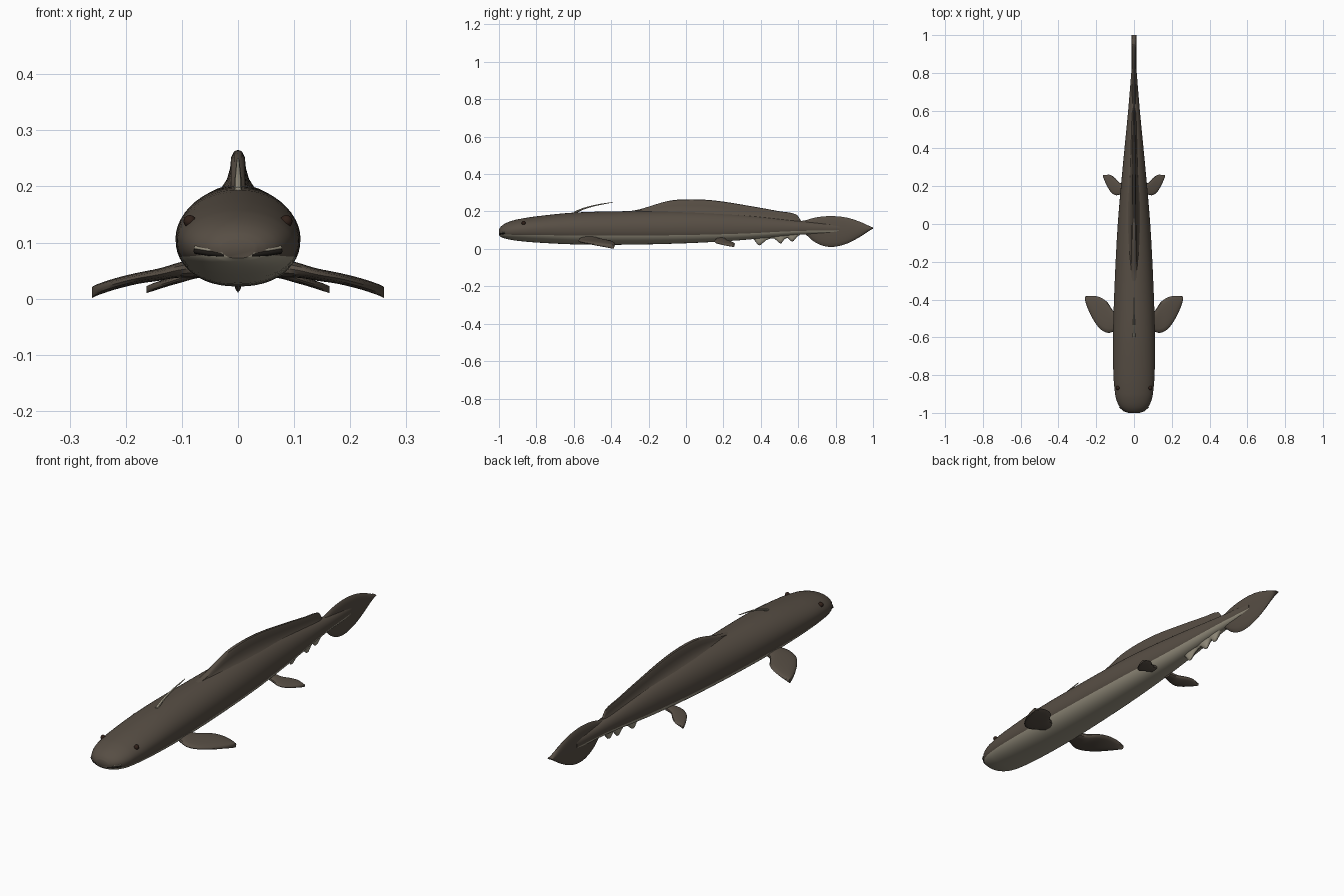
import bpy, bmesh, math

if "Cube" in bpy.data.objects:
    bpy.data.objects.remove(bpy.data.objects["Cube"])


def material(name, r, g, b):
    m = bpy.data.materials.new(name)
    m.use_nodes = True
    m.diffuse_color = (r, g, b, 1)
    bsdf = m.node_tree.nodes["Principled BSDF"]
    bsdf.inputs["Base Color"].default_value = (r, g, b, 1)
    bsdf.inputs["Roughness"].default_value = 0.7
    return m


SKIN = material("dark brown skin", 0.095, 0.076, 0.058)
BELLY = material("pale belly", 0.32, 0.29, 0.22)
EYE = material("eye brown", 0.03, 0.015, 0.01)
MOUTH = material("mouth black", 0.012, 0.01, 0.008)


def smooth(obj, angle=40):
    bpy.ops.object.select_all(action="DESELECT")
    obj.select_set(True)
    bpy.context.view_layer.objects.active = obj
    bpy.ops.object.shade_smooth_by_angle(angle=math.radians(angle))


def loft(name, rings, mats, pale=lambda i: False, mirrored=False):
    """Skin a list of closed rings; pale(i) picks the strips in the second material."""
    bm = bmesh.new()
    rows = [[bm.verts.new(p) for p in ring] for ring in rings]
    n = len(rows[0])
    for a, b in zip(rows, rows[1:]):
        for i in range(n):
            j = (i + 1) % n
            f = bm.faces.new((a[i], a[j], b[j], b[i]))
            f.material_index = int(pale(i))
    bm.faces.new(rows[0])
    bm.faces.new(rows[-1])
    bmesh.ops.recalc_face_normals(bm, faces=bm.faces)
    mesh = bpy.data.meshes.new(name)
    bm.to_mesh(mesh)
    bm.free()
    for m in mats:
        mesh.materials.append(m)
    obj = bpy.data.objects.new(name, mesh)
    bpy.context.collection.objects.link(obj)
    smooth(obj)
    if mirrored:
        obj.modifiers.new("mirror", "MIRROR")
    return obj


def power(v, e):
    return math.copysign(abs(v) ** e, v)


def section(y, half, bottom, middle, top, n=48, low=0.87):
    """Rounded cross-section across the body, widest at the middle height."""
    ring = []
    for i in range(n):
        a = math.tau * i / n
        c, s = math.cos(a), math.sin(a)
        if s >= 0:
            ring.append((half * c, y, middle + (top - middle) * s))
        else:
            ring.append((half * power(c, low), y, middle + (middle - bottom) * power(s, low)))
    return ring


def refine(stations, steps=4):
    """Fill in stations with a smooth cubic through the given rows."""
    out = []
    last = len(stations) - 1

    def slope(k, c):
        a, b = stations[max(k - 1, 0)], stations[min(k + 1, last)]
        return (b[c] - a[c]) / (b[0] - a[0])

    for k in range(last):
        p, q = stations[k], stations[k + 1]
        d = q[0] - p[0]
        for s in range(steps):
            t = s / steps
            row = [p[0] + d * t]
            for c in range(1, len(p)):
                row.append((2*t**3 - 3*t*t + 1) * p[c] + (t**3 - 2*t*t + t) * d * slope(k, c)
                           + (3*t*t - 2*t**3) * q[c] + (t**3 - t*t) * d * slope(k + 1, c))
            out.append(row)
    return out + [list(stations[-1])]


# Body: y, half width, bottom, middle, top
body = [
    (-1.0, 0.03, 0.072, 0.09, 0.105), (-0.99, 0.052, 0.064, 0.091, 0.119),
    (-0.97, 0.074, 0.056, 0.093, 0.134), (-0.94, 0.09, 0.049, 0.096, 0.147),
    (-0.9, 0.1, 0.043, 0.1, 0.158), (-0.8, 0.109, 0.034, 0.105, 0.174),
    (-0.6, 0.111, 0.024, 0.108, 0.194), (-0.35, 0.104, 0.022, 0.108, 0.201),
    (0, 0.086, 0.03, 0.108, 0.202), (0.3, 0.06, 0.047, 0.108, 0.183),
    (0.6, 0.031, 0.075, 0.112, 0.15), (0.82, 0.013, 0.085, 0.108, 0.13)]
loft("body", [section(*r) for r in refine(body)], [SKIN, BELLY], lambda i: 27 <= i < 45)

# Dorsal ridge: y, base height, top height, flare; blends out of the back
ridge = [(-0.32, 0.183, 0.199, 1), (-0.25, 0.184, 0.211, 1), (-0.1, 0.185, 0.255, 1),
         (0, 0.185, 0.265, 0.95), (0.15, 0.178, 0.259, 0.85), (0.35, 0.16, 0.228, 0.65),
         (0.5, 0.145, 0.201, 0.5), (0.59, 0.135, 0.184, 0.4), (0.615, 0.13, 0.15, 0.3)]
half = [(0.046, 0), (0.03, 0.16), (0.02, 0.36), (0.0145, 0.6), (0.0125, 0.85), (0.007, 0.97)]
shape = half + [(0, 1)] + [(-x, h) for x, h in reversed(half)]
loft("dorsal_fin",
     [[(x * f, y, lo + (hi - lo) * h) for x, h in shape] for y, lo, hi, f in refine(ridge)],
     [SKIN])

# Tail fin: y, bottom, top
tail = [(0.6, 0.088, 0.148), (0.64, 0.076, 0.153), (0.68, 0.042, 0.165), (0.73, 0.017, 0.173),
        (0.79, 0.011, 0.175), (0.86, 0.028, 0.167), (0.93, 0.064, 0.145), (0.985, 0.1, 0.12),
        (1.0, 0.108, 0.114)]
loft("tail_fin", [section(y, 0.012, lo, (lo + hi) / 2, hi, 16, 1)
                  for y, lo, hi in refine(tail)], [SKIN])

# Lobes under the rear belly
lobes = [(0.34, 0.062), (0.365, 0.048), (0.385, 0.021), (0.4, 0.022), (0.43, 0.047),
         (0.47, 0.056), (0.495, 0.034), (0.51, 0.03), (0.525, 0.05), (0.545, 0.058),
         (0.56, 0.042), (0.575, 0.042), (0.595, 0.066), (0.63, 0.085)]
loft("belly_lobes", [section(y, 0.014, lo, 0.09, 0.1, 16) for y, lo in refine(lobes, 2)], [BELLY])

# Spine on the back of the head
spine = [(-0.6, 0.007, 0.185, 0.199), (-0.55, 0.006, 0.209, 0.219),
         (-0.48, 0.004, 0.23, 0.237), (-0.39, 0.002, 0.248, 0.251)]
loft("back_spine", [section(y, w, lo, (lo + hi) / 2, hi, 8, 1)
                    for y, w, lo, hi in refine(spine)], [BELLY])


# Paired fins: x, front edge, back edge, height, half thickness
def paired_fin(name, stations):
    rings = []
    for x, y0, y1, z, t in refine(stations, 3):
        ring = []
        for i in range(16):
            a = math.tau * i / 16
            ring.append((x, (y0 + y1) / 2 + (y1 - y0) / 2 * math.cos(a),
                         z + t * power(math.sin(a), 0.7)))
        rings.append(ring)
    loft(name, rings, [SKIN], mirrored=True)


paired_fin("pectoral_fins", [
    (0.07, -0.55, -0.48, 0.056, 0.018), (0.11, -0.57, -0.46, 0.05, 0.013),
    (0.14, -0.576, -0.415, 0.043, 0.011), (0.18, -0.555, -0.388, 0.036, 0.01),
    (0.22, -0.5, -0.38, 0.026, 0.01), (0.25, -0.435, -0.382, 0.016, 0.01),
    (0.26, -0.4, -0.384, 0.011, 0.01)])
paired_fin("pelvic_fins", [
    (0.04, 0.165, 0.21, 0.052, 0.012), (0.075, 0.155, 0.218, 0.045, 0.009),
    (0.1, 0.153, 0.243, 0.037, 0.008), (0.125, 0.172, 0.26, 0.029, 0.007),
    (0.15, 0.215, 0.26, 0.021, 0.007), (0.163, 0.248, 0.259, 0.016, 0.006)])

# Eyes
for side, x in (("left", 1), ("right", -1)):
    bpy.ops.mesh.primitive_uv_sphere_add(segments=16, ring_count=10, radius=0.011,
                                         location=(x * 0.086, -0.868, 0.138))
    eye = bpy.context.object
    eye.name = side + "_eye"
    eye.data.materials.append(EYE)
    smooth(eye)


# Mouth slit and pale lip wrapped around the snout
def mouth_line(name, z, radius, mat):
    curve = bpy.data.curves.new(name, "CURVE")
    curve.dimensions = "3D"
    curve.bevel_depth = radius
    curve.bevel_resolution = 2
    right = [(0.076, -0.967, 0.006), (0.052, -0.987, 0.002), (0.028, -0.995, 0)]
    path = [(-x, y, h) for x, y, h in right] + right[::-1]
    line = curve.splines.new("POLY")
    line.points.add(len(path) - 1)
    for p, (x, y, h) in zip(line.points, path):
        p.co = (x, y, z + h, 1)
    curve.materials.append(mat)
    obj = bpy.data.objects.new(name, curve)
    bpy.context.collection.objects.link(obj)


mouth_line("mouth", 0.079, 0.005, MOUTH)
mouth_line("upper_lip", 0.085, 0.0035, BELLY)
